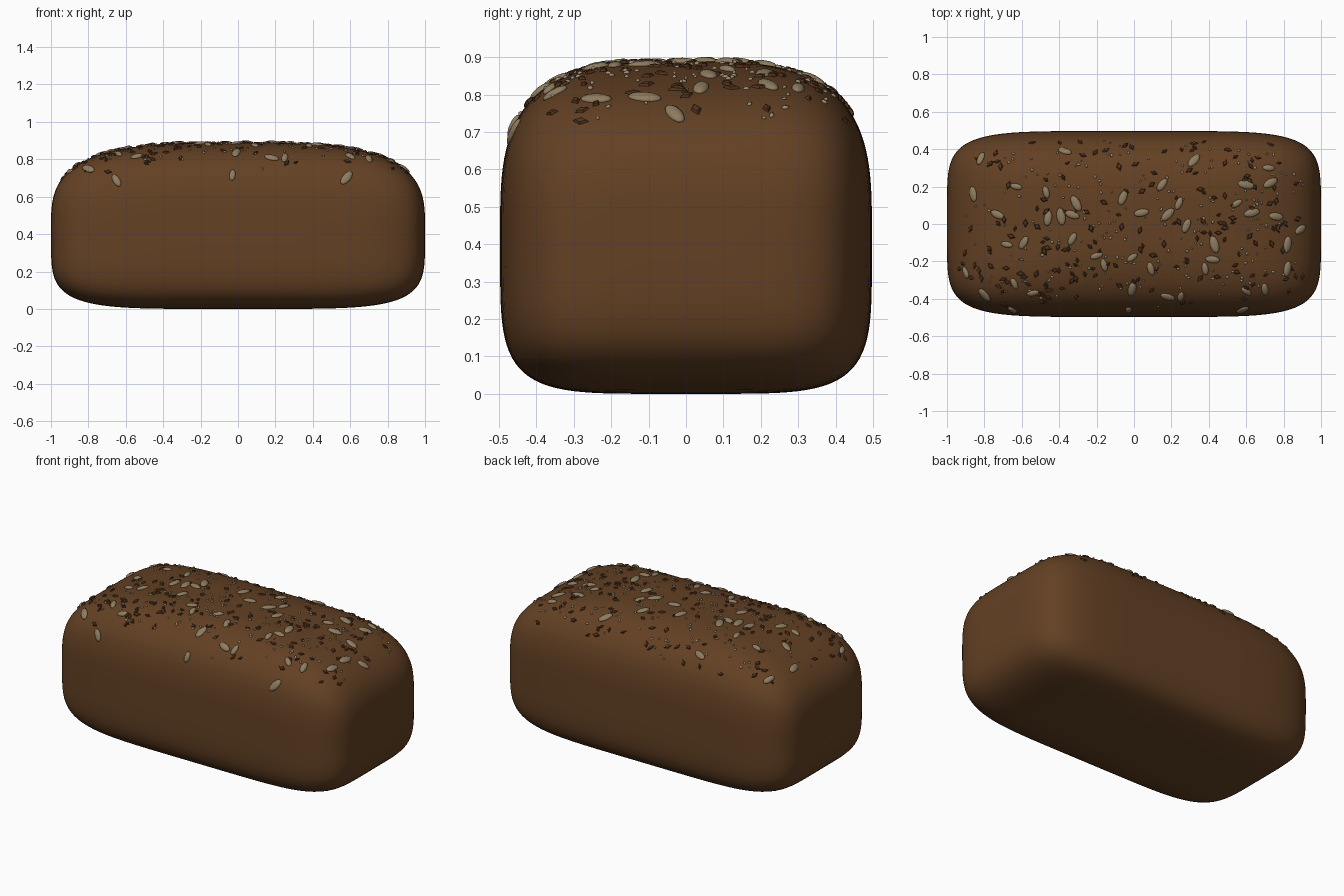
import bpy, bmesh, math, random
from mathutils import Vector, Matrix

if "Cube" in bpy.data.objects:
    bpy.data.objects.remove(bpy.data.objects["Cube"])

random.seed(7)
HALF_X, HALF_Y, MID_Z, UP, DOWN = 1.0, 0.497, 0.43, 0.459, 0.43
SIDE_POW, TOP_POW, BASE_POW = 5.5, 3.2, 5.0


def material(name, rgb):
    m = bpy.data.materials.new(name)
    m.diffuse_color = (*rgb, 1)
    m.use_nodes = True
    m.node_tree.nodes["Principled BSDF"].inputs["Base Color"].default_value = m.diffuse_color
    return m


CRUST = material("brown crust", (0.125, 0.052, 0.017))
OAT = material("pale oat", (0.27, 0.20, 0.115))
FLAX = material("dark flax", (0.085, 0.033, 0.012))
SESAME = material("light sesame", (0.33, 0.27, 0.18))
CRUMB = material("white crumb", (0.8, 0.78, 0.74))


def plan_radius(x, y):
    return (abs(x) ** SIDE_POW + abs(y) ** SIDE_POW) ** (1 / SIDE_POW)


def loaf_point(d):
    """Push a unit-cube point onto the rounded loaf surface."""
    p = TOP_POW if d.z > 0 else BASE_POW
    n = (plan_radius(d.x, d.y) ** p + abs(d.z) ** p) ** (1 / p)
    d = d / n
    return Vector((d.x * HALF_X, d.y * HALF_Y, MID_Z + d.z * (UP if d.z > 0 else DOWN)))


def crust_height(x, y):
    r = min(plan_radius(x / HALF_X, y / HALF_Y), 0.9999)
    return MID_Z + UP * (1 - r ** TOP_POW) ** (1 / TOP_POW)


def finish(bm, name, mat, smooth=True):
    mesh = bpy.data.meshes.new(name)
    for f in bm.faces:
        f.smooth = smooth
    bm.to_mesh(mesh)
    bm.free()
    mesh.materials.append(mat)
    obj = bpy.data.objects.new(name, mesh)
    bpy.context.collection.objects.link(obj)
    return obj


# Loaf body: a subdivided cube rounded into a tin loaf
bm = bmesh.new()
bmesh.ops.create_cube(bm, size=2)
bmesh.ops.subdivide_edges(bm, edges=bm.edges[:], cuts=35, use_grid_fill=True)
for v in bm.verts:
    v.co = loaf_point(v.co)
finish(bm, "loaf", CRUST)


def seat_matrix(x, y, size, sink=0.0):
    """Lay a seed flat on the crust at (x, y) with a random turn."""
    e = 0.004
    normal = Vector((crust_height(x - e, y) - crust_height(x + e, y),
                     crust_height(x, y - e) - crust_height(x, y + e), 2 * e)).normalized()
    turn = Matrix.Rotation(random.uniform(0, math.pi), 4, 'Z')
    place = Matrix.Translation(Vector((x, y, crust_height(x, y))) - normal * sink)
    tilt = normal.to_track_quat('Z', 'Y').to_matrix().to_4x4()
    return place @ tilt @ turn @ Matrix.Diagonal((*size, 1))


def random_spots(count, lowest):
    spots = []
    while len(spots) < count:
        x, y = random.uniform(-0.97, 0.97), random.uniform(-0.48, 0.48)
        if crust_height(x, y) > random.uniform(lowest, lowest + 0.12):
            spots.append((x, y))
    return spots


# Large oats
oat_spots = [
    (-.82, .35), (-.86, .16), (-.73, .05), (-.63, .2), (-.68, -.11), (-.9, -.26), (-.59, -.1),
    (-.47, .17), (-.46, .03), (-.33, .05), (-.39, .04), (-.31, .11), (-.2, -.17), (-.33, -.08),
    (-.16, -.22), (-.06, .14), (.04, .06), (-.01, -.18), (-.01, -.35), (.09, -.24), (.15, .21),
    (.18, .05), (.24, .11), (.28, -.01), (.32, .34), (.43, -.11), (.42, -.19), (.38, -.24),
    (.55, .11), (.63, .06), (.6, .21), (.73, .22), (.76, .04), (.82, -.11), (.89, -.03),
    (.6, -.36), (.82, -.24), (.58, -.46), (-.65, -.46), (-.03, -.46), (-.54, -.37),
    (-.64, -.32), (.72, .3), (-.37, .39), (.25, -.39), (.18, -.39), (-.8, -.38), (.7, -.35)]
bm = bmesh.new()
for x, y in oat_spots:
    s = random.uniform(0.75, 1.1)
    bmesh.ops.create_uvsphere(bm, u_segments=12, v_segments=8, radius=1,
                              matrix=seat_matrix(x, y, (0.044 * s, 0.022 * s, 0.012)))
finish(bm, "oats", OAT)

# Diamond-shaped flax seeds
bm = bmesh.new()
for x, y in random_spots(190, 0.68):
    s = random.uniform(0.7, 1.15)
    bmesh.ops.create_uvsphere(bm, u_segments=4, v_segments=4, radius=1,
                              matrix=seat_matrix(x, y, (0.022 * s, 0.013 * s, 0.009)))
finish(bm, "flax_seeds", FLAX, smooth=False)

# Small sesame specks
bm = bmesh.new()
for x, y in random_spots(230, 0.72):
    s = random.uniform(0.6, 1.2)
    bmesh.ops.create_icosphere(bm, subdivisions=1, radius=1,
                               matrix=seat_matrix(x, y, (0.010 * s, 0.007 * s, 0.007)))
finish(bm, "sesame_specks", SESAME)

# Tiny pale crumbs on both ends
bm = bmesh.new()
for side in (-1, 1):
    for y in (-0.005, 0.005):
        bmesh.ops.create_icosphere(
            bm, subdivisions=1, radius=1,
            matrix=Matrix.Translation((side * 0.997, y, 0.31)) @ Matrix.Diagonal((0.003, 0.005, 0.008, 1)))
finish(bm, "end_crumbs", CRUMB)
